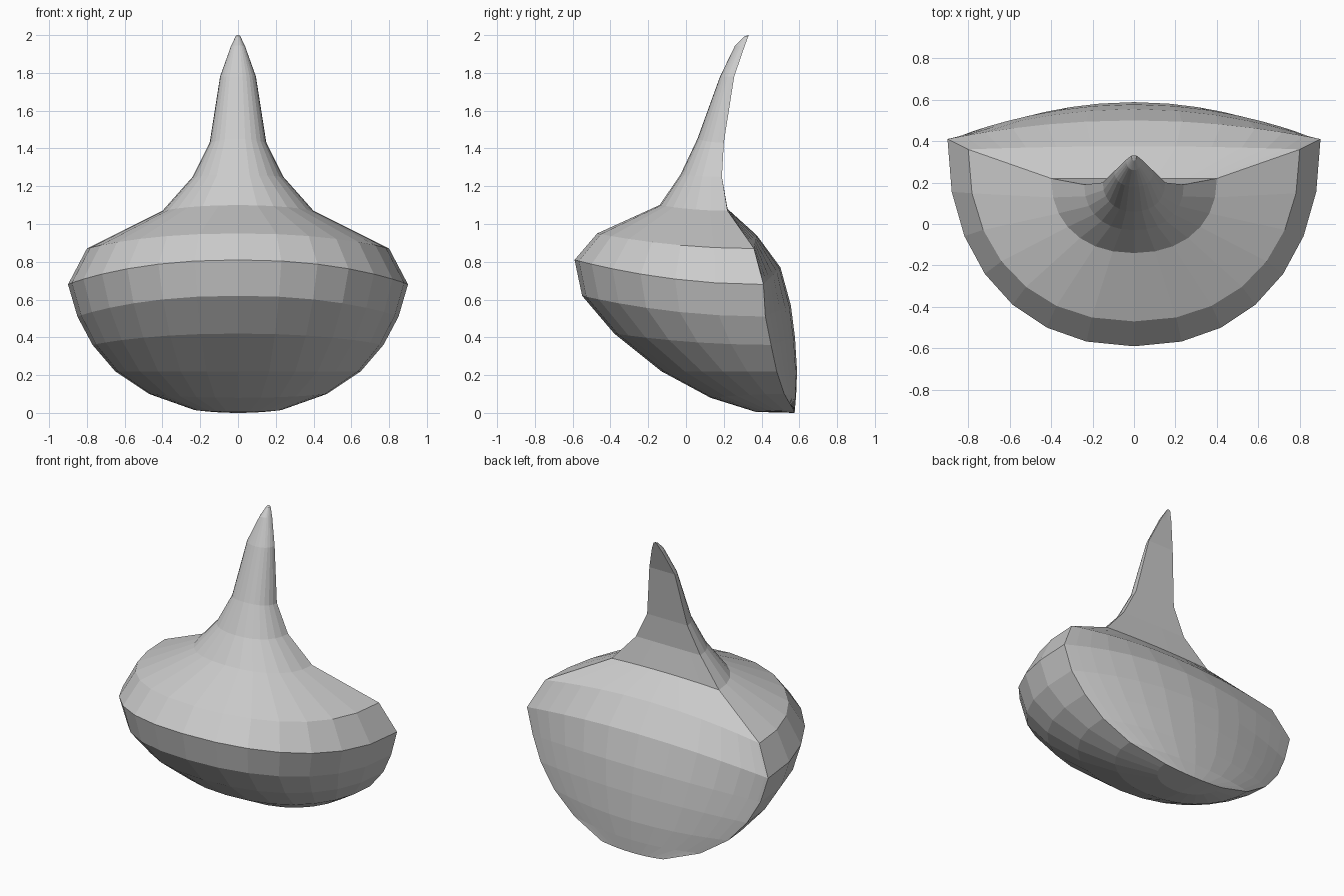
import bpy, bmesh
from math import sin, cos, pi

# Each tilted ring: half width, rim (y, z), front centre (y, z), back centre (y, z)
RINGS = [
    (0.23, 0.57, 0.015, 0.37, 0.005, 0.575, 0.0),
    (0.47, 0.52, 0.10, 0.13, 0.08, 0.583, 0.09),
    (0.65, 0.48, 0.22, -0.13, 0.22, 0.588, 0.22),
    (0.77, 0.45, 0.36, -0.38, 0.42, 0.577, 0.40),
    (0.85, 0.42, 0.51, -0.55, 0.62, 0.555, 0.57),
    (0.90, 0.41, 0.68, -0.59, 0.81, 0.50, 0.77),
    (0.80, 0.36, 0.87, -0.47, 0.95, 0.375, 0.94),
    (0.40, 0.22, 1.07, -0.14, 1.10, 0.22, 1.08),
    (0.24, 0.19, 1.25, -0.03, 1.26, 0.19, 1.25),
    (0.15, 0.20, 1.43, 0.06, 1.45, 0.20, 1.43),
    (0.095, 0.255, 1.78, 0.18, 1.78, 0.255, 1.78),
    (0.038, 0.31, 1.94, 0.26, 1.945, 0.31, 1.94),
    (0.012, 0.33, 1.995, 0.305, 1.99, 0.33, 2.0),
]
N = 14          # segments on each half of a ring
P = 2 / 2.2     # rounded-square exponent of the front curve


def ring_points(w, ey, ez, fy, fz, by, bz):
    pts = []
    for half in (0, 1):
        for k in range(N):
            a = -pi / 2 + pi * k / N
            s = max(-1, min(1, sin(a)))
            x = abs(s) ** P * (1 if s > 0 else -1)
            if half == 0:                       # front bowl, left to right
                c = max(cos(a), 0) ** P
                pts.append((w * x, ey + (fy - ey) * c, ez + (fz - ez) * c * c))
            else:                               # shallow back, right to left
                c = 1 - x * x
                pts.append((-w * x, ey + (by - ey) * c, ez + (bz - ez) * c))
    return pts


# Loft the rings into one closed body
bm = bmesh.new()
loops = [[bm.verts.new(p) for p in ring_points(*r)] for r in RINGS]
for lo, hi in zip(loops, loops[1:]):
    for i in range(2 * N):
        j = (i + 1) % (2 * N)
        bm.faces.new((lo[i], lo[j], hi[j], hi[i]))

# Close bottom and tip with strips between front and back
for loop in (loops[0], loops[-1]):
    for i in range(N):
        quad = [loop[i], loop[i + 1], loop[2 * N - i - 1], loop[(2 * N - i) % (2 * N)]]
        bm.faces.new(list(dict.fromkeys(quad)))
bmesh.ops.recalc_face_normals(bm, faces=bm.faces)

mesh = bpy.data.meshes.new("spiked_shell")
bm.to_mesh(mesh)
bm.free()
bpy.context.collection.objects.link(bpy.data.objects.new("spiked_shell", mesh))
